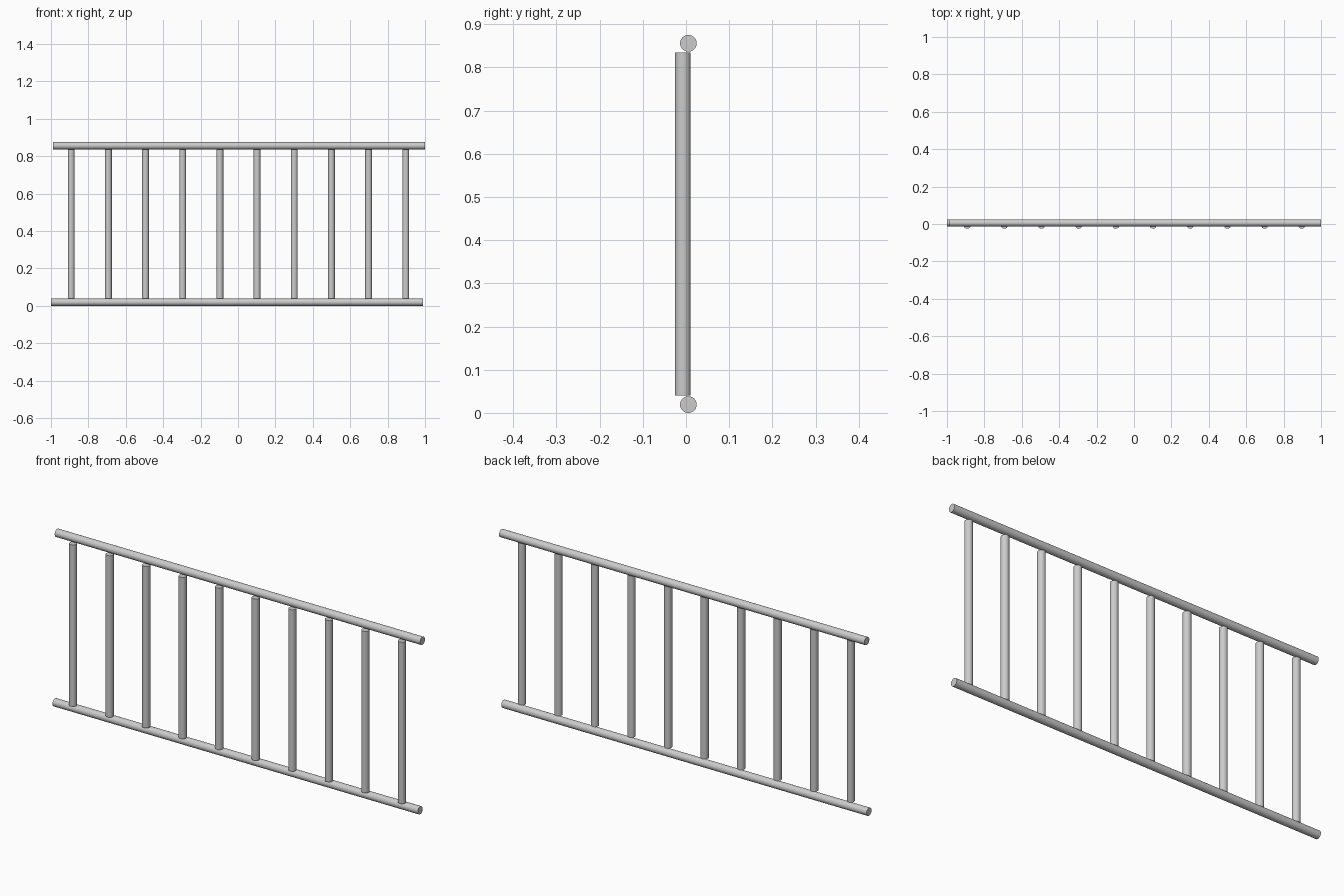
import bpy
from math import pi

if "Cube" in bpy.data.objects:
    bpy.data.objects.remove(bpy.data.objects["Cube"])


def rod(name, radius, length, location, rotation=(0, 0, 0)):
    bpy.ops.mesh.primitive_cylinder_add(vertices=32, radius=radius, depth=length,
                                        location=location, rotation=rotation)
    obj = bpy.context.object
    obj.name = name
    bpy.ops.object.shade_smooth_by_angle()
    return obj


# Horizontal rails, slightly offset from each other along x
RAIL_R, RAIL_LEN, RAIL_Y = 0.0193, 1.988, 0.0055
rod("bottom_rail", RAIL_R, RAIL_LEN, (-0.006, RAIL_Y, RAIL_R), (0, pi / 2, 0))
rod("top_rail", RAIL_R, RAIL_LEN, (0.006, RAIL_Y, 0.856), (0, pi / 2, 0))

# Upright balusters between the rails, set a little towards the front
Z0, Z1 = 0.040, 0.835
for i in range(10):
    rod(f"baluster_{i + 1}", 0.0182, Z1 - Z0,
        (-0.892 + i * 0.1988, -0.0073, (Z0 + Z1) / 2))
